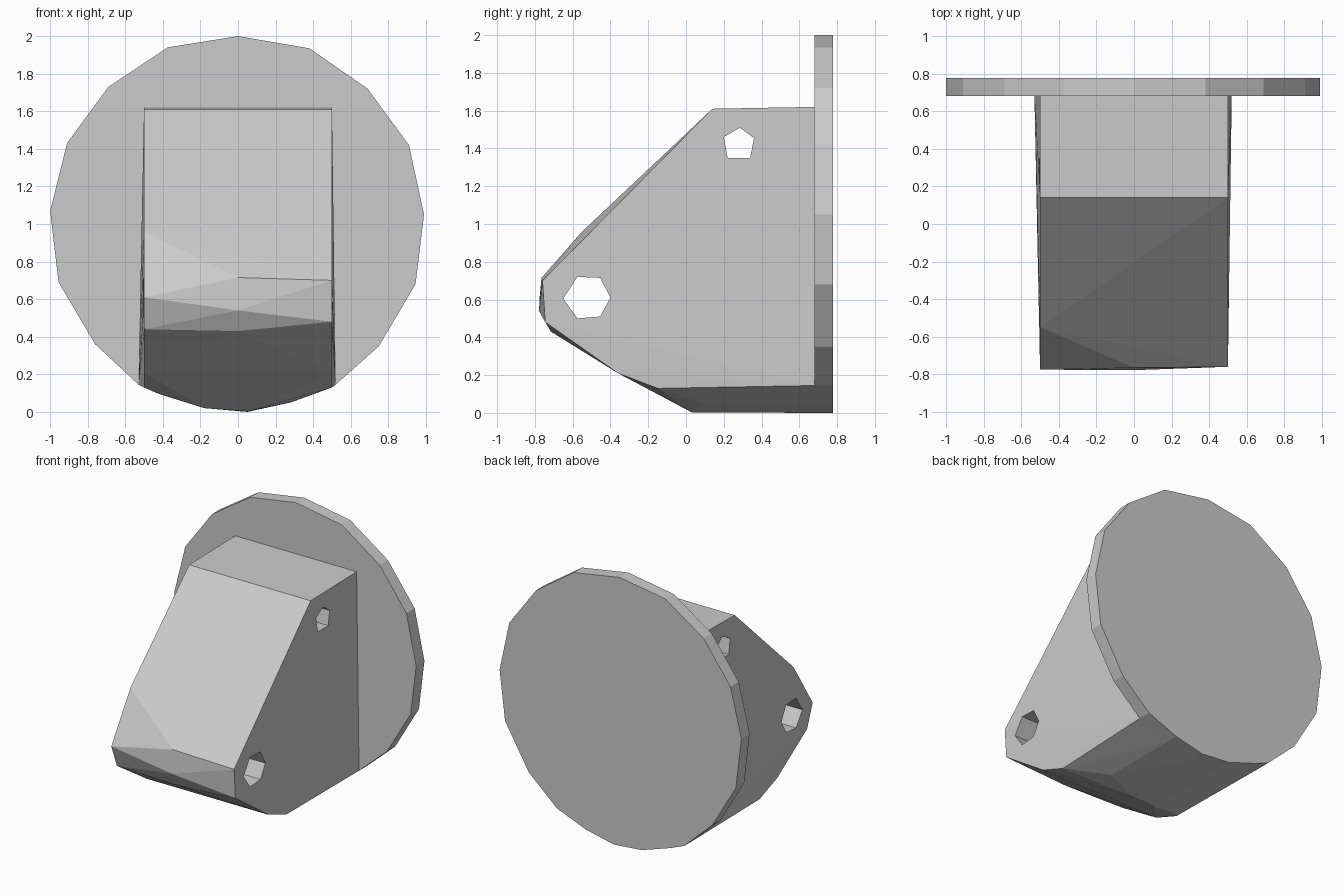
import bpy, bmesh

if "Cube" in bpy.data.objects:
    bpy.data.objects.remove(bpy.data.objects["Cube"])


def make_object(name, bm):
    bmesh.ops.recalc_face_normals(bm, faces=bm.faces[:])
    mesh = bpy.data.meshes.new(name)
    bm.to_mesh(mesh)
    bm.free()
    obj = bpy.data.objects.new(name, mesh)
    bpy.context.collection.objects.link(obj)
    return obj


def prism(name, points, offset):
    """Extrude a flat 3D outline by an offset vector."""
    bm = bmesh.new()
    face = bm.faces.new([bm.verts.new(p) for p in points])
    ext = bmesh.ops.extrude_face_region(bm, geom=[face], use_keep_orig=True)
    verts = [g for g in ext["geom"] if isinstance(g, bmesh.types.BMVert)]
    bmesh.ops.translate(bm, verts=verts, vec=offset)
    return make_object(name, bm)


# Round back plate, slightly flattened at the bottom (x, z)
BOTTOM = [(.52, .145), (.28, .05), (.05, 0), (-.18, .02), (-.42, .10), (-.53, .145)]
plate = [(0, 2), (.38, 1.935), (.69, 1.72), (.91, 1.42), (.99, 1.05), (.945, .68),
         (.75, .35)] + BOTTOM + [(-.76, .36), (-.955, .69), (-1, 1.07),
                                 (-.91, 1.43), (-.69, 1.73), (-.375, 1.94)]
prism("back_plate", [(x, .68, z) for x, z in plate], (0, .097, 0))

# Faceted wedge body: shared side profile plus uneven nose facets
points = []
for side in (-.5, .5):
    points += [(side, y, z) for y, z in
               [(.68, 1.62), (.14, 1.61), (-.36, .21), (-.15, .13)]]
points += [(-.5, -.55, .96), (-.5, -.775, .61), (-.5, -.71, .44)]
points += [(.5, -.76, .70), (.5, -.745, .48)]
points += [(0, -.765, .715), (0, -.778, .54), (0, -.715, .43)]
# Curved underside meeting the plate edge
points += [(x, .68, z) for x, z in BOTTOM]
points += [(.28, .10, .05), (.05, .03, .003), (-.18, .0, .02), (-.42, -.08, .095)]
bm = bmesh.new()
for p in points:
    bm.verts.new(p)
hull = bmesh.ops.convex_hull(bm, input=bm.verts[:])
loose = [v for v in bm.verts if not v.link_faces]
bmesh.ops.delete(bm, geom=loose, context='VERTS')
body = make_object("wedge_body", bm)

# Two cross holes running through the body (y, z)
holes = {
    "upper_hole_cutter": [(.285, 1.51), (.36, 1.455), (.34, 1.35), (.22, 1.35), (.20, 1.46)],
    "lower_hole_cutter": [(-.575, .72), (-.455, .715), (-.40, .61), (-.455, .51),
                          (-.575, .50), (-.65, .605)],
}
for name, outline in holes.items():
    cutter = prism(name, [(-.8, y, z) for y, z in outline], (1.6, 0, 0))
    cutter.hide_render = True
    cutter.hide_set(True)
    cut = body.modifiers.new(name, 'BOOLEAN')
    cut.operation = 'DIFFERENCE'
    cut.solver = 'EXACT'
    cut.object = cutter
